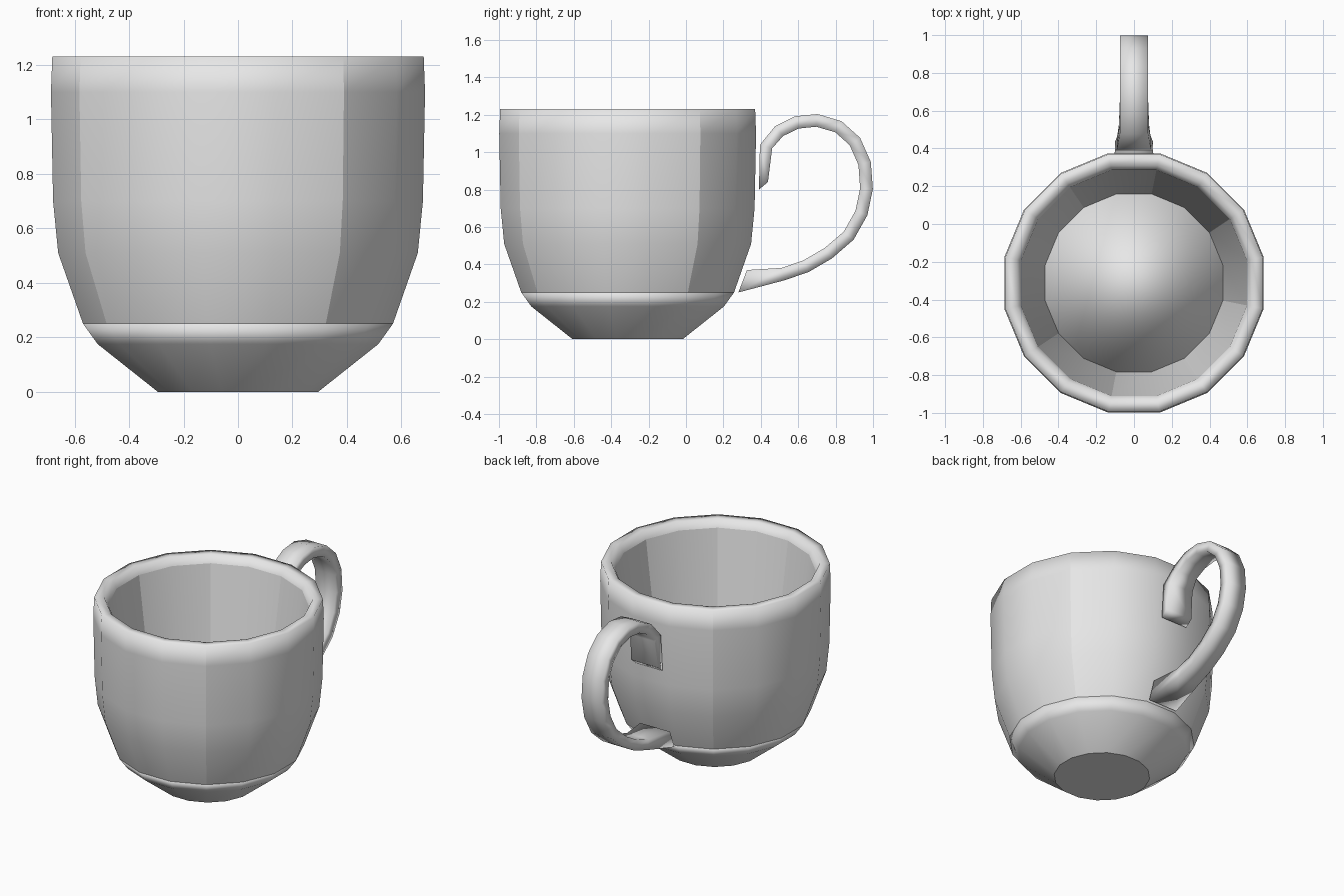
import bpy, bmesh, math
from mathutils import Vector

cube = bpy.data.objects.get("Cube")
if cube:
    bpy.data.objects.remove(cube)

SIDES = 16
CENTRE_Y = -0.312

grey = bpy.data.materials.new("ceramic_grey")
grey.use_nodes = True
colour = (0.8, 0.8, 0.8, 1)
grey.diffuse_color = colour
grey.node_tree.nodes["Principled BSDF"].inputs["Base Color"].default_value = colour


def finish(name, bm):
    bmesh.ops.recalc_face_normals(bm, faces=bm.faces)
    for face in bm.faces:
        face.smooth = True
    mesh = bpy.data.meshes.new(name)
    bm.to_mesh(mesh)
    bm.free()
    mesh.materials.append(grey)
    obj = bpy.data.objects.new(name, mesh)
    bpy.context.collection.objects.link(obj)


def bridge(bm, rings):
    """Join neighbouring rings of vertices with quads."""
    for low, high in zip(rings, rings[1:]):
        count = len(low)
        for i in range(count):
            j = (i + 1) % count
            bm.faces.new((low[i], low[j], high[j], high[i]))


def lathe(bm, profile):
    """Turn a radius/height profile around the cup axis."""
    rings = []
    for radius, z in profile:
        ring = []
        for i in range(SIDES):
            a = (i + 0.5) * math.tau / SIDES
            ring.append(bm.verts.new((radius * math.cos(a),
                                      CENTRE_Y + radius * math.sin(a), z)))
        rings.append(ring)
    bridge(bm, rings)
    return rings


def sharpen_ring(bm, ring):
    for i in range(len(ring)):
        bm.edges.get((ring[i - 1], ring[i])).smooth = False


def sharpen_seams(bm, rings, step):
    for low, high in zip(rings, rings[1:]):
        for i in range(1, SIDES, step):
            bm.edges.get((low[i], high[i])).smooth = False


# Cup wall: outer skin, flat rim, inner lip, straight tapering inside
bm = bmesh.new()
rings = lathe(bm, [(0.58, 0.25), (0.673, 0.51), (0.692, 0.7), (0.7, 1.1),
                   (0.695, 1.23), (0.634, 1.23), (0.61, 1.18), (0.48, 0.25)])
sharpen_seams(bm, rings[:5], SIDES // 4)
sharpen_seams(bm, rings[-2:], SIDES // 8)
sharpen_ring(bm, rings[-2])
finish("cup_wall", bm)

# Foot with flat underside and the cup floor on top
bm = bmesh.new()
rings = lathe(bm, [(0.3, 0), (0.525, 0.175), (0.58, 0.25)])
bm.faces.new(rings[0])
bm.faces.new(rings[-1])
sharpen_ring(bm, rings[0])
finish("foot_and_floor", bm)

# Handle: soft-shaded flat band swept along a hook-shaped path
path = [Vector((0, y, z)) for y, z in (
    (0.414, 0.82), (0.428, 1.03), (0.498, 1.113), (0.592, 1.159),
    (0.7, 1.17), (0.815, 1.136), (0.903, 1.057), (0.955, 0.94),
    (0.965, 0.805), (0.938, 0.675), (0.87, 0.554), (0.761, 0.46),
    (0.641, 0.39), (0.518, 0.348), (0.303, 0.31))]
last = len(path) - 1
half_widths = {0: 0.1, 1: 0.09, last - 1: 0.08, last: 0.11}
# Slanted cuts where the band meets the cup
end_cuts = {0: Vector((0, -0.048, -0.04)), last: Vector((0, -0.046, -0.12))}
bm = bmesh.new()
rings = []
for i, point in enumerate(path):
    along = (path[min(i + 1, last)] - path[max(i - 1, 0)]).normalized()
    across = end_cuts.get(i, Vector((0, -along.z, along.y)) * 0.068)
    half = half_widths.get(i, 0.075)
    section = ((-half, -0.5), (half, -0.5), (half, 0.5), (-half, 0.5))
    rings.append([bm.verts.new(point + across * t + Vector((x, 0, 0)))
                  for x, t in section])
bridge(bm, rings)
bm.faces.new(rings[0])
bm.faces.new(rings[-1])
finish("handle", bm)
